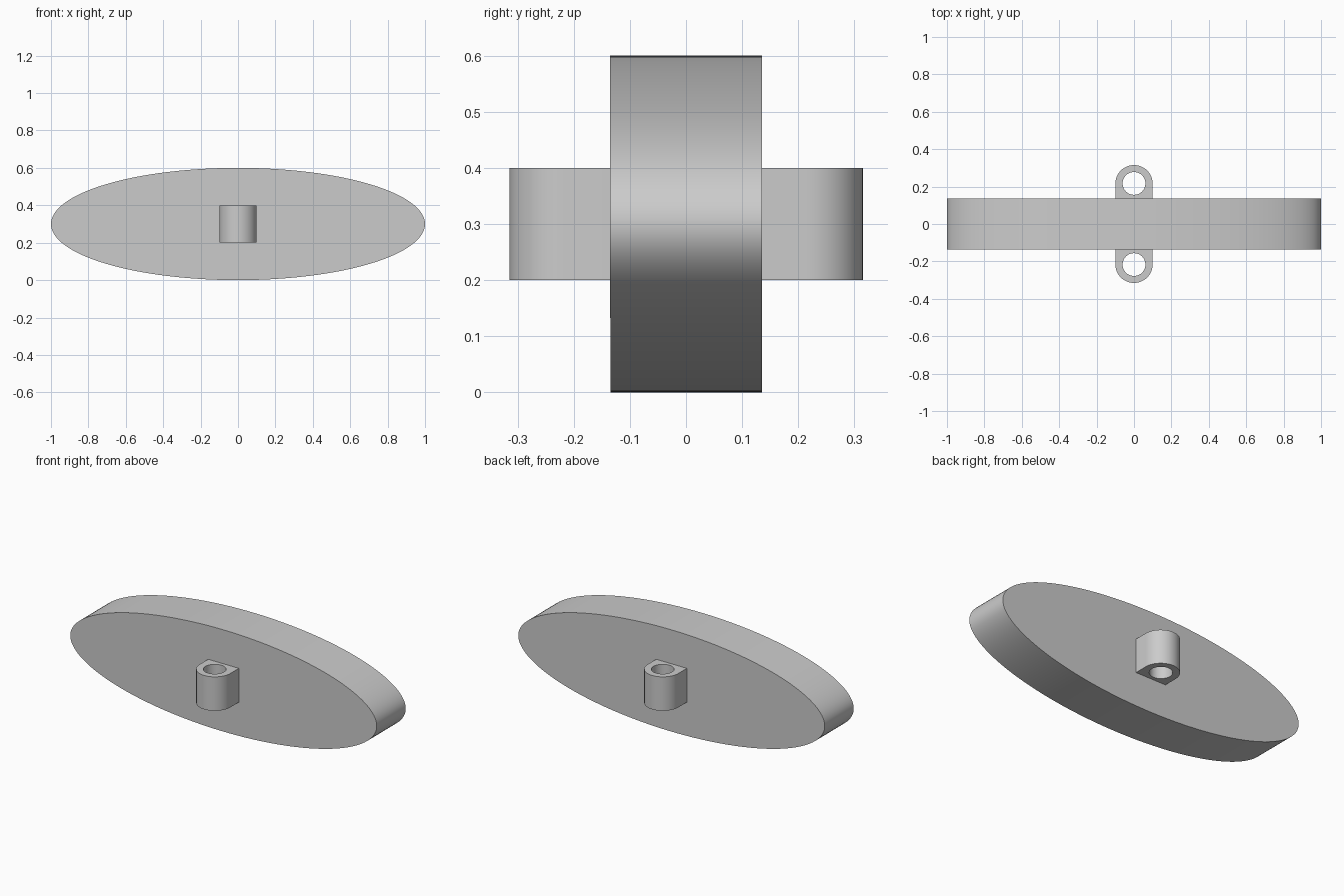
import bpy, bmesh
from math import sin, cos, pi, radians

if "Cube" in bpy.data.objects:
    bpy.data.objects.remove(bpy.data.objects["Cube"])


def arc(cx, cy, rx, ry, start, end, n):
    """n + 1 points along an elliptical arc."""
    return [(cx + rx * cos(start + (end - start) * i / n),
             cy + ry * sin(start + (end - start) * i / n)) for i in range(n + 1)]


def plate(name, outlines, depth, location, rotation=(0, 0, 0)):
    """Extrude closed outlines (inner ones become holes) into a solid."""
    curve = bpy.data.curves.new(name, 'CURVE')
    curve.dimensions = '2D'
    curve.fill_mode = 'BOTH'
    curve.extrude = depth / 2
    for pts in outlines:
        spline = curve.splines.new('POLY')
        spline.points.add(len(pts) - 1)
        for p, (x, y) in zip(spline.points, pts):
            p.co = (x, y, 0, 1)
        spline.use_cyclic_u = True
    obj = bpy.data.objects.new(name, curve)
    bpy.context.collection.objects.link(obj)
    obj.location, obj.rotation_euler = location, rotation
    bpy.ops.object.select_all(action='DESELECT')
    obj.select_set(True)
    bpy.context.view_layer.objects.active = obj
    bpy.ops.object.convert(target='MESH')
    obj = bpy.context.object
    obj.name = name
    # weld caps to walls
    bm = bmesh.new()
    bm.from_mesh(obj.data)
    bmesh.ops.remove_doubles(bm, verts=bm.verts, dist=1e-5)
    bmesh.ops.recalc_face_normals(bm, faces=bm.faces)
    bm.to_mesh(obj.data)
    bm.free()
    bpy.ops.object.shade_smooth_by_angle(angle=radians(30))
    return obj


# Elliptical body
plate("body", [arc(0, 0, 1, 0.3, 0, 2 * pi, 128)[:-1]], 0.27,
      (0, 0, 0.3), (pi / 2, 0, 0))

# Round-ended lugs with a vertical hole, front and back
for name, s in (("front_lug", -1), ("back_lug", 1)):
    outer = [(0.1, s * 0.13)] + arc(0, s * 0.215, 0.1, s * 0.1, 0, pi, 32) + [(-0.1, s * 0.13)]
    hole = arc(0, s * 0.217, 0.061, 0.061, 0, 2 * pi, 48)[:-1]
    plate(name, [outer, hole], 0.2, (0, 0, 0.3))
